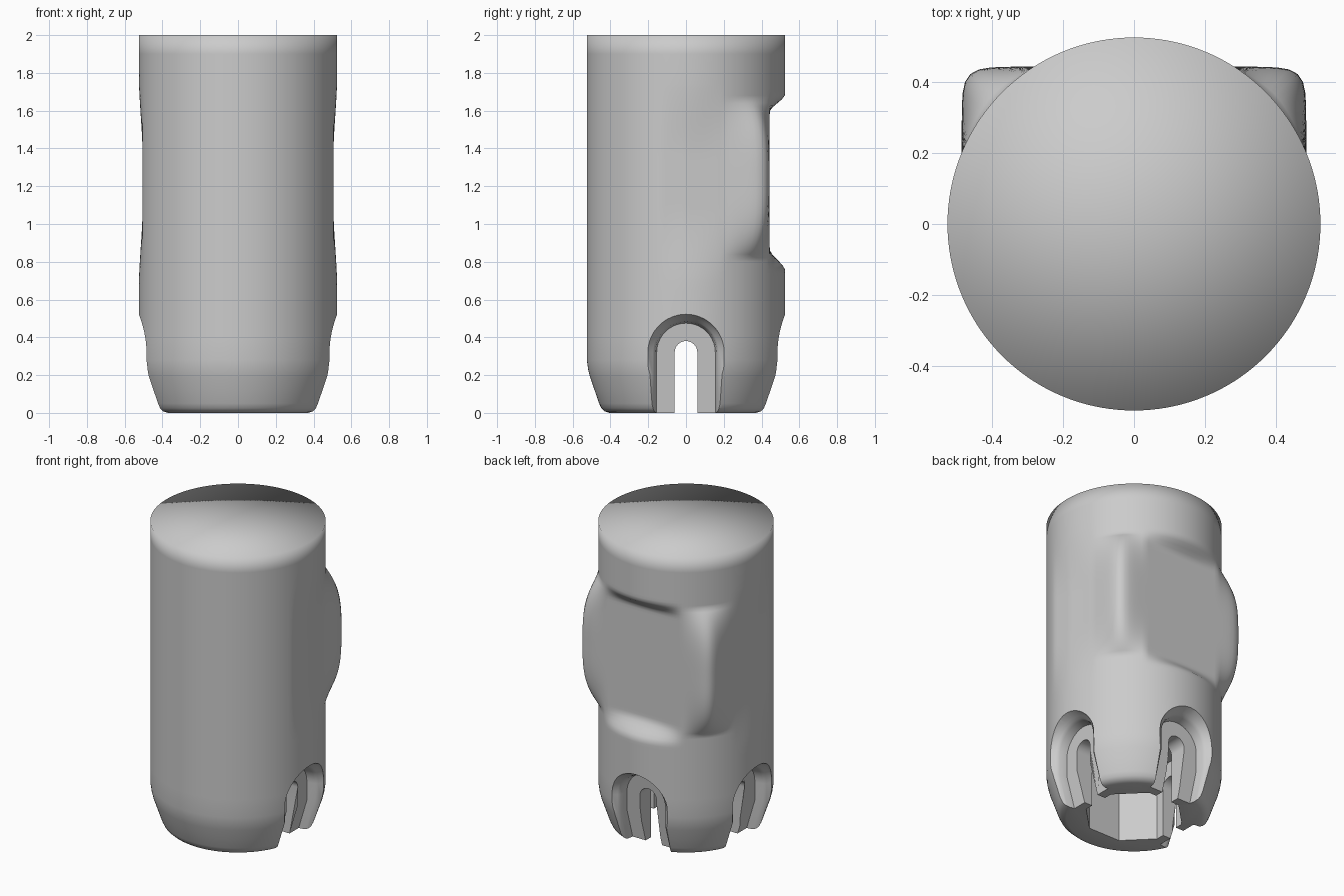
import bpy, bmesh, math

if "Cube" in bpy.data.objects:
    bpy.data.objects.remove(bpy.data.objects["Cube"])

R = 0.525
SEG = 144


def ease(a, b, v):
    t = max(0.0, min(1.0, (v - a) / (b - a)))
    return t * t * (3 - 2 * t)


def base_radius(z):
    # rounded, tapered foot
    pts = [(0, .405), (.008, .43), (.025, .448), (.05, .46), (.19, .508), (.23, .518), (.28, R), (3, R)]
    for (z0, r0), (z1, r1) in zip(pts, pts[1:]):
        if z <= z1:
            return r0 + (r1 - r0) * (z - z0) / (z1 - z0)


def radius(th, z):
    # cylinder with a soft waist and a flat rounded pad on the back
    c, s = max(abs(math.cos(th)), 1e-4), math.sin(th)
    r = base_radius(z)
    if z < 0.6:
        return r
    hx = .505 - .02 * max(0, min(1, s / .4))
    waist = ease(.65, 1.1, z) * (1 - ease(1.35, 1.8, z))
    r += waist * (min(r, hx / c) - r)
    if s > 0.01:
        by = .443 / s
        flat = ease(.75, .87, z) * (1 - ease(1.59, 1.69, z))
        r += flat * (min(r, by) - r)
        corner = ((c / .485) ** 14 + (s / .443) ** 14) ** (-1 / 14)
        d = min(1, abs(z - 1.24) / .42)
        r += max(0, corner - R) * (1 - d ** 3.2)
    return r


def make_object(name, bm):
    bmesh.ops.recalc_face_normals(bm, faces=bm.faces)
    me = bpy.data.meshes.new(name)
    bm.to_mesh(me)
    bm.free()
    ob = bpy.data.objects.new(name, me)
    bpy.context.collection.objects.link(ob)
    return ob


def loft(name, rings, tip=None):
    bm = bmesh.new()
    loops = [[bm.verts.new(p) for p in ring] for ring in rings]
    n = len(loops[0])
    for a, b in zip(loops, loops[1:]):
        for i in range(n):
            j = (i + 1) % n
            bm.faces.new((a[i], a[j], b[j], b[i]))
    bm.faces.new(loops[0])
    if tip:
        v = bm.verts.new(tip)
        for i in range(n):
            bm.faces.new((loops[-1][i], loops[-1][(i + 1) % n], v))
    else:
        bm.faces.new(loops[-1])
    return make_object(name, bm)


# Main body
levels = [0, .008, .025, .05, .12, .19, .23, .28, .4, .55, .65]
levels += [.7 + .02 * i for i in range(53)] + [1.82, 1.9, 2]
angles = [2 * math.pi * i / SEG for i in range(SEG)]
rings = []
for z in levels:
    rings.append([(radius(a, z) * math.cos(a), radius(a, z) * math.sin(a), z) for a in angles])
body = loft("body", rings, (0, 0, 2))


def arch(x, hw, top, mid=.32, slope=0.0, turn=0.0):
    # upright arch outline at depth x, rotated about z
    pts = [(hw, -.1), (hw, 0), (hw, .2)]
    pts += [(hw * math.cos(math.pi * i / 20), mid + (top - mid) * math.sin(math.pi * i / 20)) for i in range(21)]
    pts += [(-hw, .2), (-hw, 0), (-hw, -.1)]
    out = []
    for y, z in pts:
        xx = x - slope * max(0, .2 - z) / .2
        out.append((xx * math.cos(turn) - y * math.sin(turn), xx * math.sin(turn) + y * math.cos(turn), z))
    return out


# Cutters: hollow in the foot, then slots with flared recesses on three sides
cutters = [loft("foot_hollow_cutter", [
    [(.3 * math.cos(math.pi * (i + .5) / 4), .3 * math.sin(math.pi * (i + .5) / 4), z) for i in range(8)]
    for z in (-.1, .48)])]
recess = [(.395, .155, .475), (.445, .163, .483), (.465, .175, .49), (.48, .2, .5), (.53, .225, .525), (.7, .25, .54)]
for k, turn in enumerate((0, math.pi / 2, math.pi)):
    cutters.append(loft(f"recess_cutter_{k}", [arch(x, w, t, slope=.06, turn=turn) for x, w, t in recess]))
    cutters.append(loft(f"slot_cutter_{k}", [arch(x, .06, .38, turn=turn) for x in (.15, .7)]))

bpy.context.view_layer.objects.active = body
body.select_set(True)
for c in cutters:
    m = body.modifiers.new(c.name, 'BOOLEAN')
    m.operation = 'DIFFERENCE'
    m.solver = 'EXACT'
    m.object = c
    bpy.ops.object.modifier_apply(modifier=m.name)
for c in cutters:
    bpy.data.objects.remove(c, do_unlink=True)

# Smooth shading, running over the top rim as well
bpy.ops.object.shade_smooth_by_angle(angle=math.radians(40))
me = body.data
for e in me.edges:
    if all(me.vertices[v].co.z > 1.99 for v in e.vertices):
        e.use_edge_sharp = False
